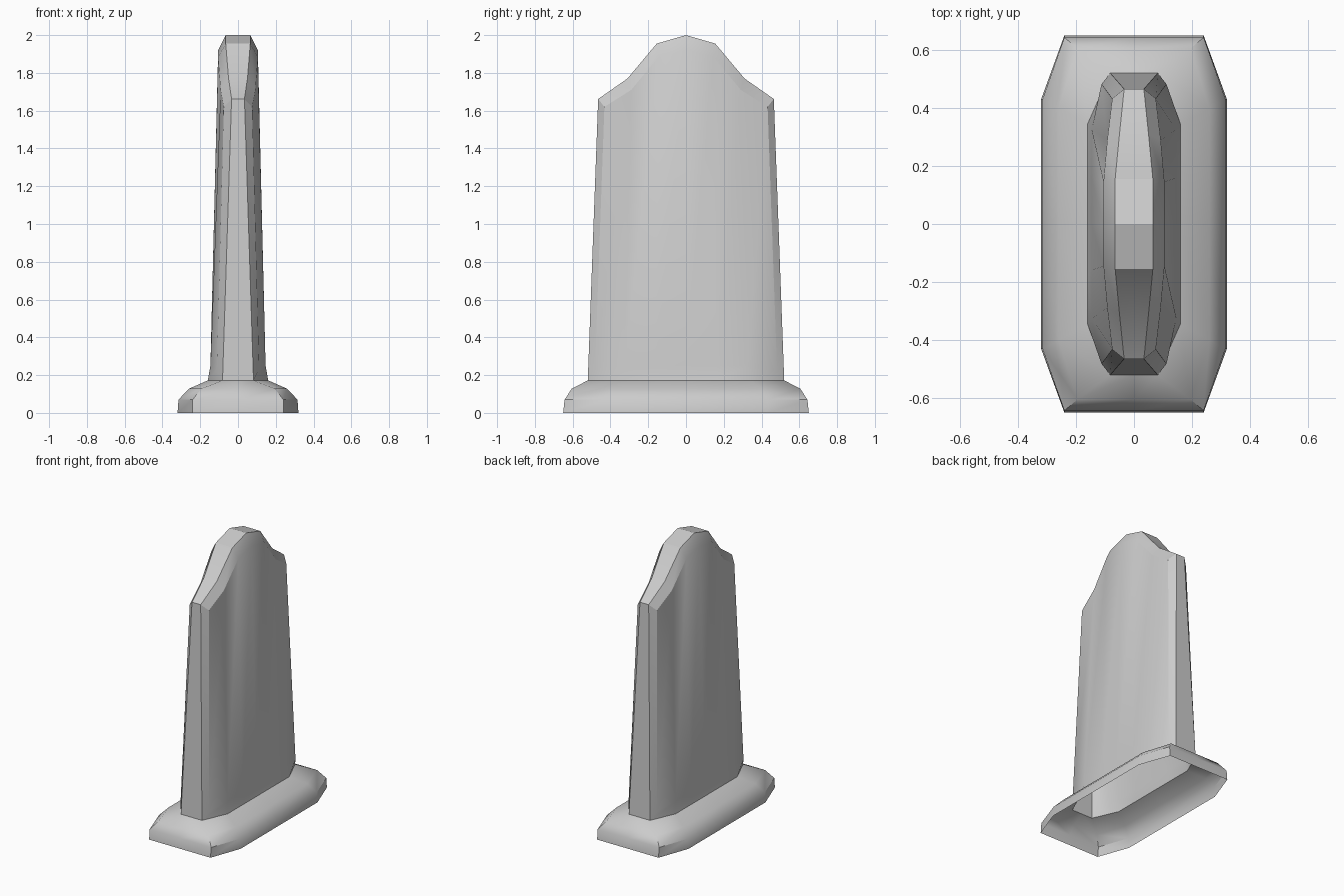
import bpy, bmesh, math

if "Cube" in bpy.data.objects:
    bpy.data.objects.remove(bpy.data.objects["Cube"])


def build_mirrored(name, strips, angle):
    """Skin pairs of point rows for one quarter and mirror them in x and y."""
    bm = bmesh.new()
    for sx in (1, -1):
        for sy in (1, -1):
            for a, b in strips:
                for i in range(len(a) - 1):
                    quad = [a[i], a[i + 1], b[i + 1], b[i]]
                    if sx * sy < 0:
                        quad.reverse()
                    bm.faces.new([bm.verts.new((x * sx, y * sy, z)) for x, y, z in quad])
    bmesh.ops.remove_doubles(bm, verts=bm.verts, dist=1e-4)
    me = bpy.data.meshes.new(name)
    bm.to_mesh(me)
    bm.free()
    ob = bpy.data.objects.new(name, me)
    bpy.context.collection.objects.link(ob)
    bpy.ops.object.select_all(action='DESELECT')
    bpy.context.view_layer.objects.active = ob
    ob.select_set(True)
    bpy.ops.object.shade_smooth_by_angle(angle=math.radians(angle))
    return ob


# Rounded plinth, open underneath: side x, side y, corner x, end y, height
sections = [(.32, .43, .24, .65, 0), (.315, .43, .24, .643, .07),
            (.26, .40, .195, .605, .128), (.16, .345, .082, .52, .172)]
rings = [[(xs, 0, z), (xs, ys, z), (xc, ye, z), (0, ye, z)]
         for xs, ys, xc, ye, z in sections]
build_mirrored("plinth", list(zip(rings, rings[1:])), 40)

# Upright slab: rim outline, chamfered inner outline, bulging face
outer = [(.082, .52, .172), (.034, .465, 1.662), (.05, .31, 1.77),
         (.065, .155, 1.955), (.065, 0, 2.0)]
inner = [(.112, .482, .23), (.075, .432, 1.62), (.092, .29, 1.71),
         (.105, .145, 1.885), (.105, 0, 1.92)]
middle = [(0, y, z) for x, y, z in outer]
face_foot = [(.146, 0, .25), (.146, .16, .25), (.146, .325, .25), inner[0]]
slab_foot = [(.16, 0, .172), (.16, .17, .172), (.16, .345, .172), outer[0]]
build_mirrored("slab", [
    (slab_foot, face_foot),
    (face_foot, inner[:0:-1]),
    (outer, inner),
    (middle, outer),
], 28)
